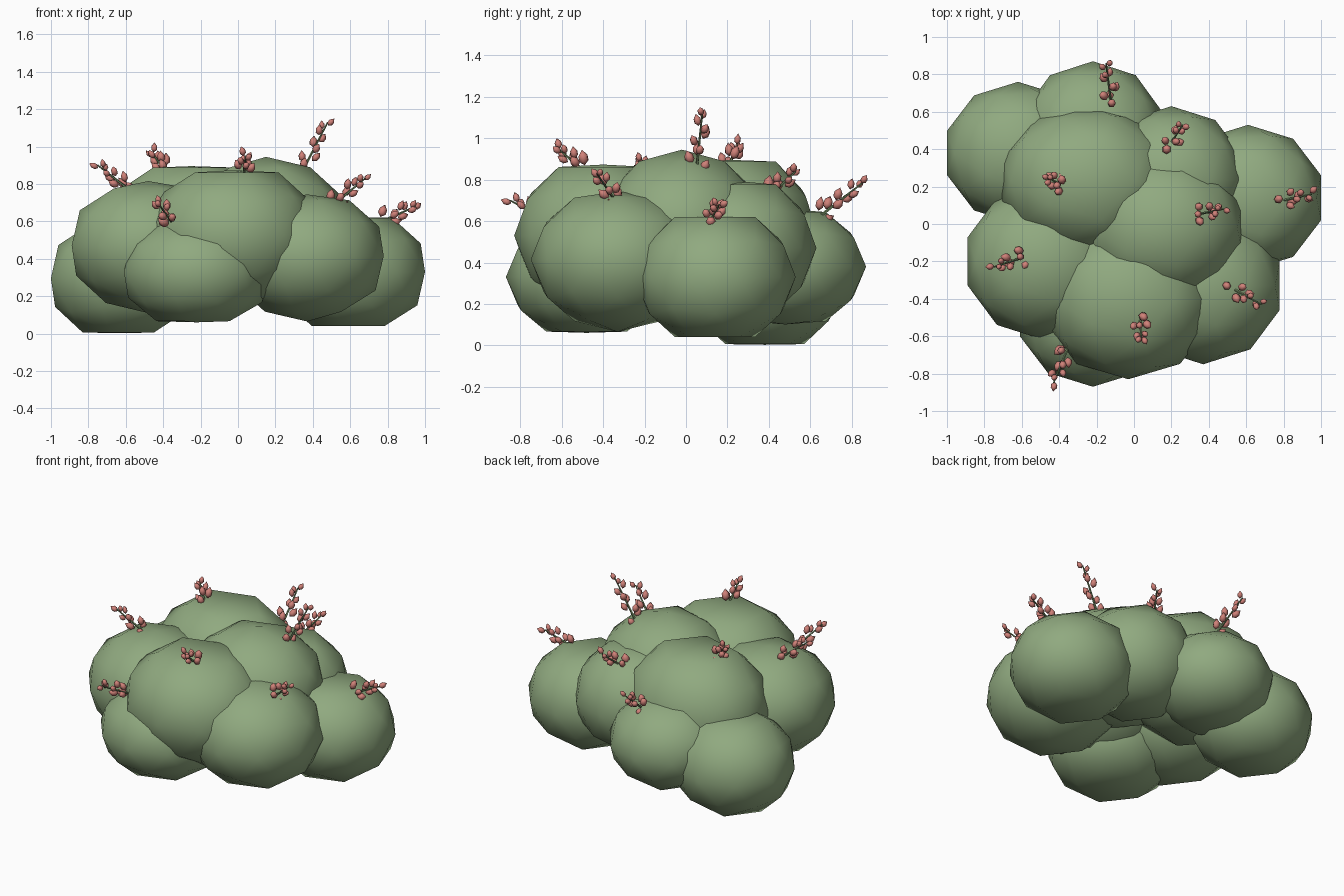
import bpy, bmesh, math, random
from mathutils import Vector, Quaternion

random.seed(4)
cube = bpy.data.objects.get("Cube")
if cube:
    bpy.data.objects.remove(cube, do_unlink=True)


def material(name, rgb):
    m = bpy.data.materials.new(name)
    m.use_nodes = True
    m.diffuse_color = (*rgb, 1)
    m.node_tree.nodes["Principled BSDF"].inputs["Base Color"].default_value = (*rgb, 1)
    return m


leaf = material("leaf_green", (0.28, 0.40, 0.215))
stalk = material("stem_green", (0.19, 0.29, 0.14))
petal = material("bud_pink", (0.63, 0.22, 0.19))


def make_object(name, bm, mats):
    mesh = bpy.data.meshes.new(name)
    bm.to_mesh(mesh)
    bm.free()
    for m in mats:
        mesh.materials.append(m)
    ob = bpy.data.objects.new(name, mesh)
    bpy.context.collection.objects.link(ob)
    return ob


# Foliage clumps: faceted balls, flattened above and below to the given limits
def clump(name, center, size, top, bottom):
    bm = bmesh.new()
    bmesh.ops.create_icosphere(bm, subdivisions=2, radius=1)
    for v in bm.verts:
        v.co.z = max(-bottom, min(top, v.co.z))
        v.co = Vector(c + a * s for c, a, s in zip(center, v.co, size))
    for f in bm.faces:
        f.smooth = True
    make_object(name, bm, [leaf])


clumps = {
    "back_right_low": ((-0.62, 0.38, 0.295), (0.40, 0.38, 0.34), 0.9, 0.86),
    "back_low": ((-0.22, 0.48, 0.38), (0.39, 0.39, 0.31), 0.9, 0.9),
    "left_low": ((0.61, 0.14, 0.33), (0.41, 0.39, 0.34), 0.86, 0.85),
    "back_left": ((0.20, 0.24, 0.47), (0.40, 0.39, 0.36), 0.9, 0.9),
    "right": ((-0.48, -0.20, 0.47), (0.43, 0.42, 0.36), 0.96, 1),
    "front_low": ((-0.22, -0.48, 0.33), (0.41, 0.39, 0.31), 0.9, 0.87),
    "front_left": ((0.37, -0.33, 0.415), (0.43, 0.42, 0.35), 0.94, 1),
    "front_top": ((-0.03, -0.40, 0.53), (0.47, 0.43, 0.39), 0.88, 1),
    "back_top": ((-0.25, 0.23, 0.53), (0.48, 0.41, 0.42), 0.87, 0.9),
    "crown": ((0.15, -0.02, 0.57), (0.45, 0.41, 0.375), 1, 1),
}
for name, shape in clumps.items():
    clump("foliage_" + name, *shape)


# Pointed oval bud growing from a stem point along a direction
def add_bud(bm, base, direction, length):
    q = direction.to_track_quat("Z", "Y")
    rings = []
    for h, r in ((0.27, 0.30), (0.62, 0.30)):
        ring = []
        for k in range(6):
            a = math.tau * k / 6
            p = Vector((math.cos(a) * r, math.sin(a) * r, h)) * length
            ring.append(bm.verts.new(base + q @ p))
        rings.append(ring)
    low = bm.verts.new(base)
    tip = bm.verts.new(base + direction * length)
    a, b = rings
    for k in range(6):
        n = (k + 1) % 6
        for loop in ((low, a[n], a[k]), (a[k], a[n], b[n], b[k]), (b[k], b[n], tip)):
            face = bm.faces.new(loop)
            face.material_index = 1
            face.smooth = True


# Flower sprig: tapering stem with paired buds that shrink toward the tip
def sprig(name, base, tip):
    base, tip = Vector(base), Vector(tip)
    axis = (tip - base).normalized()
    length = (tip - base).length
    q = axis.to_track_quat("Z", "Y")
    bm = bmesh.new()
    cone = bmesh.ops.create_cone(bm, cap_ends=True, segments=5, radius1=0.008,
                                 radius2=0.004, depth=length)
    for v in cone["verts"]:
        v.co = base + q @ (v.co + Vector((0, 0, length / 2)))
    side = axis.orthogonal().normalized()
    spin = random.uniform(0, 3)
    for i in range(5):
        t = 0.02 + i * 0.21
        size = 0.078 - 0.006 * i
        for k in range(2):
            out = Quaternion(axis, spin + i * 1.9 + k * math.pi) @ side
            foot = base + axis * (length * (t + 0.09 * k)) + out * (0.026 - 0.004 * i)
            bud_dir = (out * 0.5 + axis * 0.7 + Vector((0, 0, 0.4))).normalized()
            add_bud(bm, foot, bud_dir, size * random.uniform(0.85, 1.05))
    make_object(name, bm, [stalk, petal])


sprigs = [
    ((0.33, 0.05, 0.84), (0.48, 0.08, 1.13)),
    ((-0.38, 0.20, 0.85), (-0.46, 0.25, 0.97)),
    ((0.17, 0.39, 0.71), (0.26, 0.53, 0.84)),
    ((-0.12, 0.63, 0.61), (-0.15, 0.86, 0.79)),
    ((0.77, 0.12, 0.60), (0.95, 0.16, 0.68)),
    ((0.50, -0.33, 0.68), (0.68, -0.43, 0.83)),
    ((0.03, -0.49, 0.84), (0.04, -0.62, 0.95)),
    ((-0.34, -0.63, 0.58), (-0.43, -0.85, 0.70)),
    ((-0.57, -0.17, 0.76), (-0.75, -0.23, 0.90)),
]
for i, (base, tip) in enumerate(sprigs):
    sprig(f"flower_sprig_{i + 1}", base, tip)
